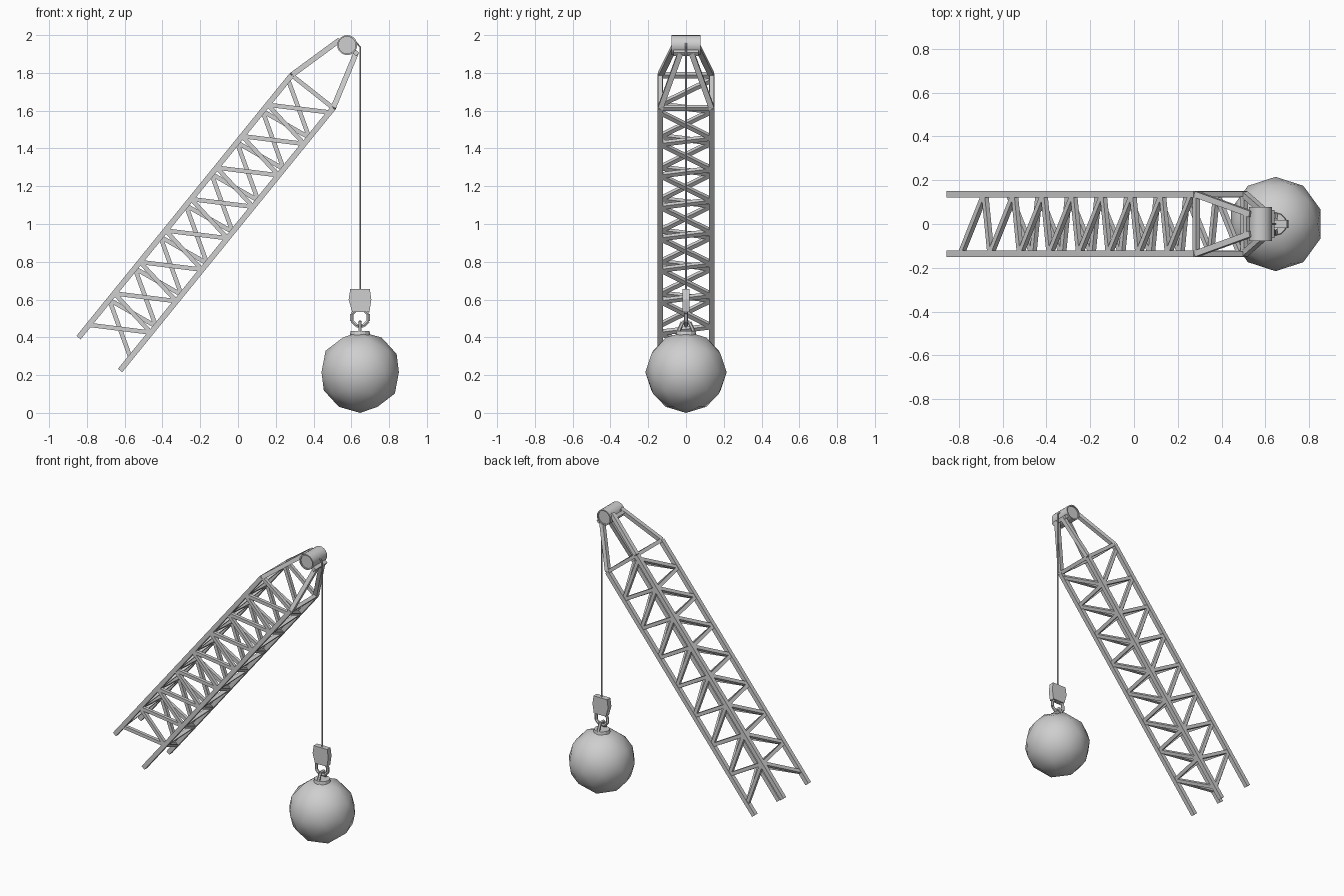
import bpy, bmesh, math
from mathutils import Vector, Matrix

if "Cube" in bpy.data.objects:
    bpy.data.objects.remove(bpy.data.objects["Cube"])

steel = bpy.data.materials.new("light_grey_steel")
steel.diffuse_color = (0.62, 0.62, 0.62, 1)
steel.use_nodes = True
steel.node_tree.nodes["Principled BSDF"].inputs["Base Color"].default_value = steel.diffuse_color


def finish(name, bm, smooth=False):
    bmesh.ops.recalc_face_normals(bm, faces=bm.faces)
    me = bpy.data.meshes.new(name)
    bm.to_mesh(me)
    bm.free()
    me.materials.append(steel)
    ob = bpy.data.objects.new(name, me)
    bpy.context.collection.objects.link(ob)
    if smooth:
        bpy.ops.object.select_all(action='DESELECT')
        ob.select_set(True)
        bpy.context.view_layer.objects.active = ob
        bpy.ops.object.shade_smooth_by_angle(angle=math.radians(50))
    return ob


def bars(name, segments, width, sides=4):
    """Straight bars between pairs of points, square unless sides is changed."""
    bm = bmesh.new()
    for a, b in segments:
        a, b = Vector(a), Vector(b)
        d = (b - a).normalized()
        hint = Vector((0, 1, 0)) if abs(d.y) < 0.7 else ALONG.cross(Vector((0, 1, 0)))
        u = d.cross(hint).normalized()
        v = d.cross(u)
        r = width / 2 / math.cos(math.pi / sides)
        ring = []
        for p in (a, b):
            ring.append([bm.verts.new(p + r * (math.cos(t) * u + math.sin(t) * v))
                         for t in [(i + 0.5) * 2 * math.pi / sides for i in range(sides)]])
        bm.faces.new(ring[0])
        bm.faces.new(ring[1][::-1])
        for i in range(sides):
            j = (i + 1) % sides
            bm.faces.new((ring[0][i], ring[0][j], ring[1][j], ring[1][i]))
    return finish(name, bm)


# Boom frame: upper and lower chord bends, direction along the boom
ALONG = Vector((0.63, 0, 0.776)).normalized()
UP, LOW = Vector((0.284, 0, 1.788)), Vector((0.504, 0, 1.614))
LENGTH, BAY, HALF, BAYS = 1.79, 0.2145, 0.136, 8


def node(base, k, side, shift=0.0):
    return base - ALONG * (k * BAY - shift) + Vector((0, side * HALF, 0))


# Four long chords
bars("boom_chords", [(node(c, 0, s) - ALONG * LENGTH, node(c, 0, s))
                     for c in (UP, LOW) for s in (-1, 1)], 0.029)

# Tapered head of the boom
UP_TIP, LOW_TIP = Vector((0.535, 0, 1.972)), Vector((0.625, 0, 1.905))
head = []
for s in (-1, 1):
    head.append((node(UP, 0, s), UP_TIP + Vector((0, s * 0.045, 0))))
    head.append((node(LOW, 0, s), LOW_TIP + Vector((0, s * 0.03, 0))))
bars("boom_head", head, 0.028)
bars("head_crossbars", [(node(UP, 0, -1), node(UP, 0, 1)),
                        (node(LOW, 0, -1), node(LOW, 0, 1)),
                        (UP_TIP - Vector((0.02, 0.055, 0.015)), UP_TIP + Vector((-0.02, 0.055, -0.015))),
                        (LOW_TIP - Vector((0, 0.065, 0)), LOW_TIP + Vector((0, 0.065, 0)))], 0.024)


def zigzag(name, base_a, side_a, base_b, side_b):
    """One long diagonal per bay from chord a down-boom to chord b up-boom, then a short return."""
    segs = [(node(base_a, 0, side_a), node(base_b, 0, side_b))]
    for k in range(BAYS):
        high = node(base_b, k, side_b, -0.03)
        segs.append((node(base_a, k + 1, side_a, 0.013), high))
        if k:
            segs.append((high, node(base_a, k, side_a, 0.013)))
    bars(name, segs, 0.023)


# Lattice braces on the four faces of the boom
zigzag("upper_braces", UP, -1, UP, 1)
zigzag("front_braces", UP, -1, LOW, -1)
zigzag("lower_braces", LOW, 1, LOW, -1)
zigzag("back_braces", LOW, 1, UP, 1)

# Pulley drum at the tip: outer wall, rims and recessed end discs
bm = bmesh.new()
N = 20
loops = []
for r, y in ((0.045, 0.069), (0.045, 0.077), (0.053, 0.077),
             (0.053, -0.077), (0.045, -0.077), (0.045, -0.069)):
    loops.append([bm.verts.new((0.578 + r * math.cos(2 * math.pi * i / N), y,
                                1.947 + r * math.sin(2 * math.pi * i / N))) for i in range(N)])
for p, q in zip(loops, loops[1:]):
    for i in range(N):
        j = (i + 1) % N
        bm.faces.new((p[i], p[j], q[j], q[i]))
bm.faces.new(loops[0])
bm.faces.new(loops[-1])
finish("pulley_drum", bm, True)

# Hoist cable
CX = 0.646
bars("cable", [((CX, 0, 0.64), (CX, 0, 1.94)), ((CX, 0, 1.938), (0.605, 0, 1.985))], 0.008, 6)

# Hook block: six-sided plate with thickness
bm = bmesh.new()
outline = [(-0.052, 0.655), (0.052, 0.655), (0.06, 0.60), (0.05, 0.535), (-0.042, 0.535), (-0.06, 0.60)]
f = bm.faces.new([bm.verts.new((CX + x, -0.018, z)) for x, z in outline])
ext = bmesh.ops.extrude_face_region(bm, geom=[f])
bmesh.ops.translate(bm, vec=(0, 0.036, 0), verts=[v for v in ext["geom"] if isinstance(v, bmesh.types.BMVert)])
finish("hook_block", bm)

# Hook ring below the block and the eye on the ball
ring = [Vector((CX + 0.047 * math.cos(t), 0, 0.505 + 0.047 * math.sin(t)))
        for t in [i * math.pi / 4 + math.pi / 8 for i in range(8)]]
bars("hook_ring", [(ring[i], ring[(i + 1) % 8]) for i in range(8)], 0.018, 6)
eye = [(CX, y, z) for y, z in ((-0.043, 0.425), (-0.018, 0.48), (0.018, 0.48), (0.043, 0.425))]
bars("ball_eye", list(zip(eye, eye[1:])), 0.018, 6)

# Wrecking ball and its top cap
bm = bmesh.new()
bmesh.ops.create_icosphere(bm, subdivisions=2, radius=0.2155, matrix=Matrix.Translation((CX + 0.001, 0, 0.2155)))
finish("wrecking_ball", bm, True)
bm = bmesh.new()
bmesh.ops.create_cone(bm, cap_ends=True, segments=12, radius1=0.055, radius2=0.05, depth=0.03,
                      matrix=Matrix.Translation((CX, 0, 0.419)))
finish("ball_cap", bm)
